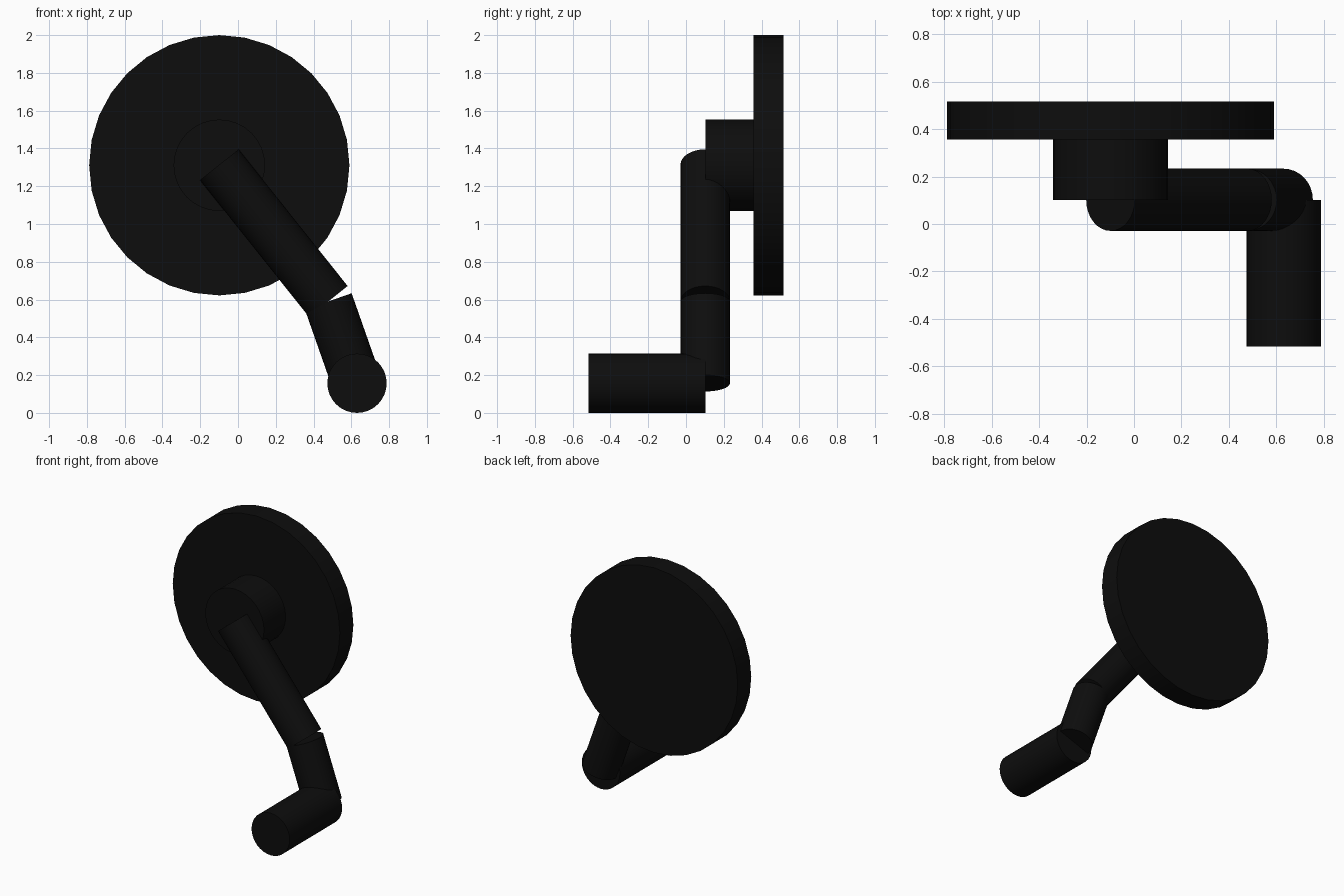
import bpy
from mathutils import Vector

if "Cube" in bpy.data.objects:
    bpy.data.objects.remove(bpy.data.objects["Cube"])

black = bpy.data.materials.new("matte black")
black.diffuse_color = (0.004, 0.004, 0.004, 1)
black.use_nodes = True
black.node_tree.nodes["Principled BSDF"].inputs["Base Color"].default_value = black.diffuse_color


def rod(name, start, end, radius, sides=32):
    """Capped cylinder running from start to end."""
    a, b = Vector(start), Vector(end)
    axis = b - a
    bpy.ops.mesh.primitive_cylinder_add(vertices=sides, radius=radius,
                                        depth=axis.length, location=(a + b) / 2)
    ob = bpy.context.object
    ob.name = name
    ob.rotation_mode = 'QUATERNION'
    ob.rotation_quaternion = Vector((0, 0, 1)).rotation_difference(axis)
    ob.data.materials.append(black)
    bpy.ops.object.shade_smooth_by_angle()
    return ob


CX, CZ, ARM_Y = -0.099, 1.311, 0.102   # wheel centre and arm plane
elbow = (0.478, ARM_Y, 0.590)
grip = (0.630, ARM_Y, 0.157)

# Wheel and hub
rod("wheel_disc", (CX, 0.357, CZ), (CX, 0.516, CZ), 0.689)
rod("hub", (CX, ARM_Y, CZ), (CX, 0.36, CZ), 0.242)

# Two-part bent arm
rod("upper_arm", (CX, ARM_Y, CZ + 0.003), elbow, 0.131)
rod("lower_arm", elbow, grip, 0.131)

# Handle
rod("handle", grip, (grip[0], -0.516, grip[2]), 0.157)
